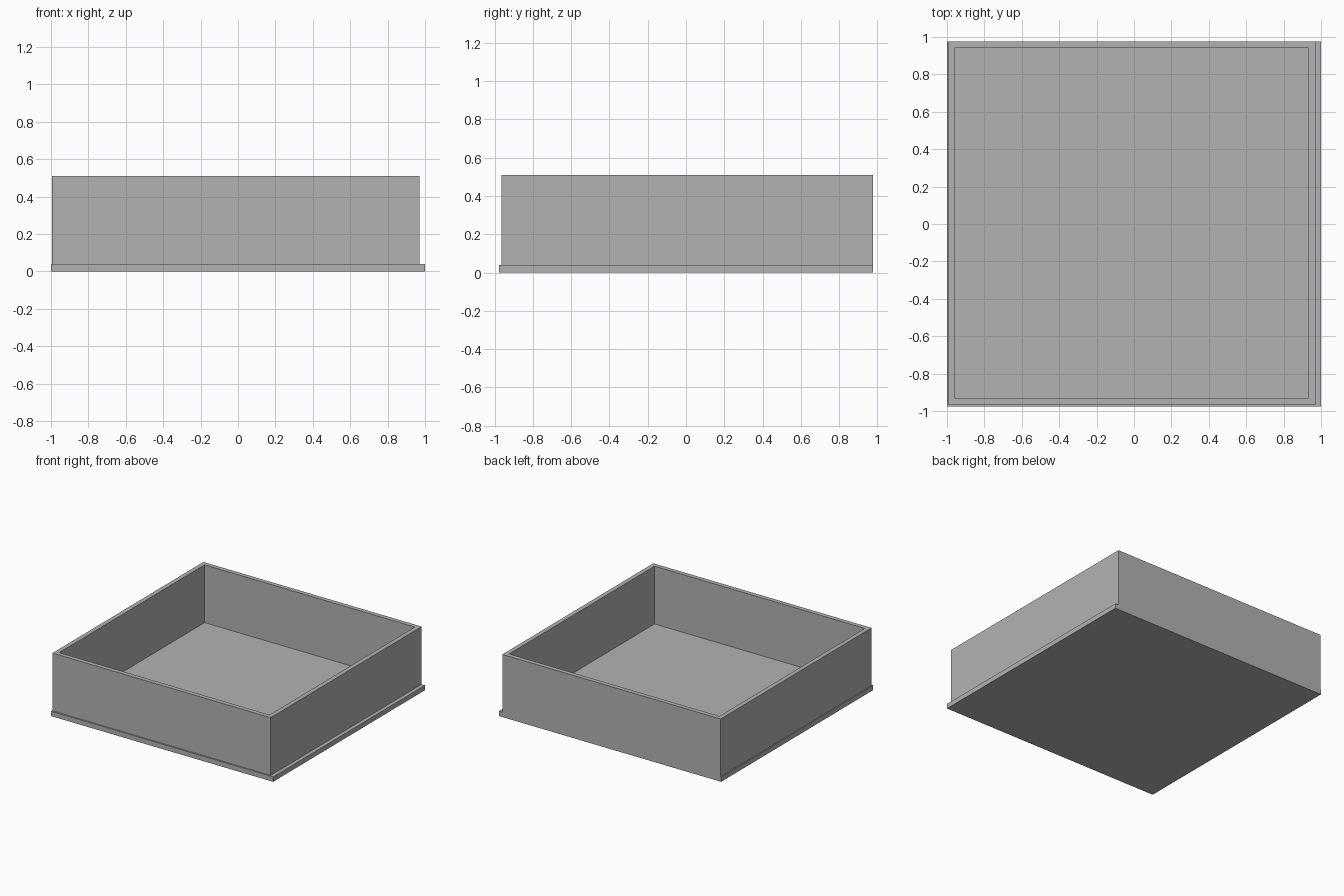
import bpy
import bmesh
from mathutils import Vector

default = bpy.data.objects.get("Cube")
if default:
    bpy.data.objects.remove(default, do_unlink=True)

GREY = (0.45, 0.45, 0.45, 1.0)
BASE_TOP = 0.04
RIM = 0.51
WALL = 0.036

grey = bpy.data.materials.new("plain grey")
grey.use_nodes = True
grey.diffuse_color = GREY
grey.node_tree.nodes["Principled BSDF"].inputs["Base Color"].default_value = GREY


def box(lo, hi):
    """Box between two corners as a bmesh."""
    lo, hi = Vector(lo), Vector(hi)
    bm = bmesh.new()
    bmesh.ops.create_cube(bm, size=1)
    bmesh.ops.scale(bm, vec=hi - lo, verts=bm.verts)
    bmesh.ops.translate(bm, vec=(lo + hi) / 2, verts=bm.verts)
    bm.normal_update()
    return bm


def finish(bm, name):
    mesh = bpy.data.meshes.new(name)
    bm.to_mesh(mesh)
    bm.free()
    mesh.materials.append(grey)
    obj = bpy.data.objects.new(name, mesh)
    bpy.context.collection.objects.link(obj)


# Base slab, which is also the floor of the tray
finish(box((-1, -0.976, 0), (1, 0.976, BASE_TOP)), "base_plate")

# Walls: flush at the back, leaving a ledge on the other sides
bm = box((-0.995, -0.965, BASE_TOP), (0.97, 0.976, RIM))
top = next(f for f in bm.faces if f.normal.z > 0.9)
bottom = next(f for f in bm.faces if f.normal.z < -0.9)
bmesh.ops.delete(bm, geom=[bottom], context="FACES_ONLY")

# Inset the rim, then sink the opening down to the base
bmesh.ops.inset_region(bm, faces=[top], thickness=WALL, use_even_offset=True)
inner = bmesh.ops.extrude_discrete_faces(bm, faces=[top])["faces"][0]
bmesh.ops.translate(bm, vec=(0, 0, BASE_TOP - RIM), verts=inner.verts)
bmesh.ops.delete(bm, geom=[inner], context="FACES_ONLY")
finish(bm, "side_walls")
